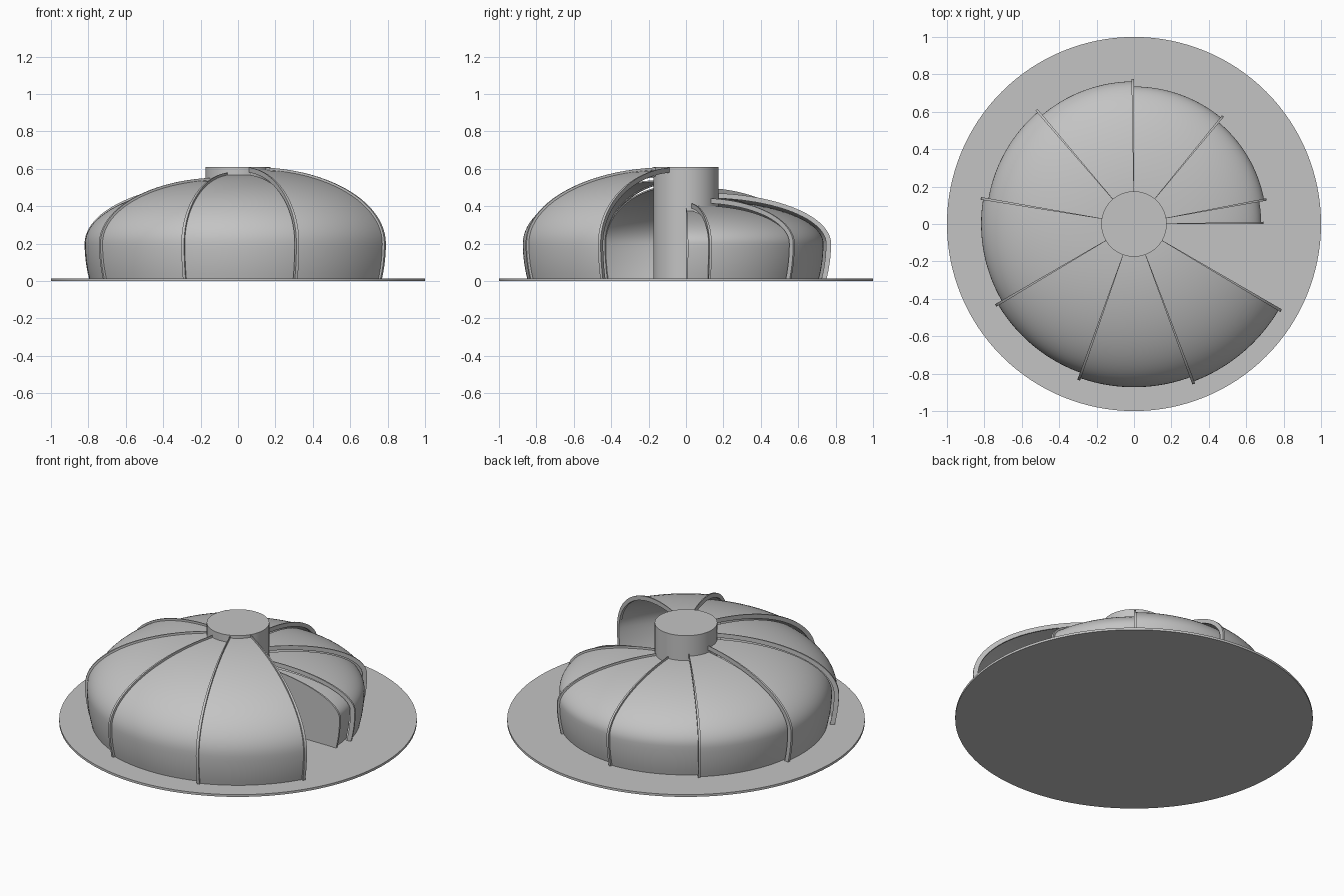
import bpy
import bmesh
from math import sin, cos, pi, radians

cube = bpy.data.objects.get("Cube")
if cube:
    bpy.data.objects.remove(cube, do_unlink=True)

# Single grey finish
GREY = (0.55, 0.55, 0.55, 1)
grey = bpy.data.materials.new("light grey")
grey.use_nodes = True
grey.diffuse_color = GREY
grey.node_tree.nodes["Principled BSDF"].inputs["Base Color"].default_value = GREY

BASE_TOP = 0.014
HUB_RADIUS = 0.175
WAIST = 0.2        # height of the widest point of every panel
STEP = 0.0275      # growth from one panel to the next


def finish(name, bm):
    bmesh.ops.recalc_face_normals(bm, faces=bm.faces)
    mesh = bpy.data.meshes.new(name)
    bm.to_mesh(mesh)
    bm.free()
    mesh.materials.append(grey)
    obj = bpy.data.objects.new(name, mesh)
    bpy.context.collection.objects.link(obj)
    bpy.ops.object.select_all(action='DESELECT')
    obj.select_set(True)
    bpy.context.view_layer.objects.active = obj
    bpy.ops.object.shade_smooth_by_angle(angle=radians(35))


def disc(name, radius, bottom, top):
    bm = bmesh.new()
    bmesh.ops.create_cone(bm, cap_ends=True, segments=128, radius1=radius,
                          radius2=radius, depth=top - bottom)
    bmesh.ops.translate(bm, verts=bm.verts, vec=(0, 0, (top + bottom) / 2))
    finish(name, bm)


def profile(k, offset):
    """Radius and height points of panel k, from its foot up to the hub."""
    radius = 0.68 + STEP * k + offset
    height = 0.375 + STEP * k + offset
    core = 0.1
    points = []
    for i in range(7):
        z = BASE_TOP + (WAIST - BASE_TOP) * i / 7
        tuck = 0.027 * ((WAIST - z) / WAIST) ** 2
        points.append((radius - tuck, z))
    for i in range(25):
        a = pi / 2 * 0.96 * i / 24
        points.append((core + (radius - core) * cos(a),
                       WAIST + (height - WAIST) * sin(a)))
    return points


def sweep(name, section, start, end):
    """Turn a closed section about the hub between two angles."""
    bm = bmesh.new()
    steps = max(1, round((end - start) / 1.5))
    rings = []
    for i in range(steps + 1):
        a = radians(start + (end - start) * i / steps)
        rings.append([bm.verts.new((r * cos(a), r * sin(a), z)) for r, z in section])
    n = len(section)
    for near, far in zip(rings, rings[1:]):
        for j in range(n):
            m = (j + 1) % n
            bm.faces.new((near[j], near[m], far[m], far[j]))
    bm.faces.new(rings[0])
    bm.faces.new(rings[-1])
    finish(name, bm)


def band(k, inner, outer):
    return profile(k, outer) + profile(k, inner)[::-1]


# Base plate and central column
disc("base_plate", 1.0, 0, BASE_TOP)
disc("central_column", HUB_RADIUS, BASE_TOP, 0.61)

# Nested shell panels, each larger than the last, with a raised rim
for k in range(9):
    start = 0 if k == 0 else 40 * k - 30
    end = 330 if k == 8 else 40 * k + 12
    sweep(f"shell_panel_{k + 1}", band(k, -0.008, 0), start, end)
    sweep(f"panel_rim_{k + 1}", band(k, -0.014, 0.013), start, start + 1)
sweep("opening_rim", band(8, -0.014, 0.013), 329, 330)

# Flat wall closing the smallest panel
wall = profile(0, -0.004) + [(0.1, BASE_TOP)]
sweep("end_wall", wall, 0.1, 0.9)
